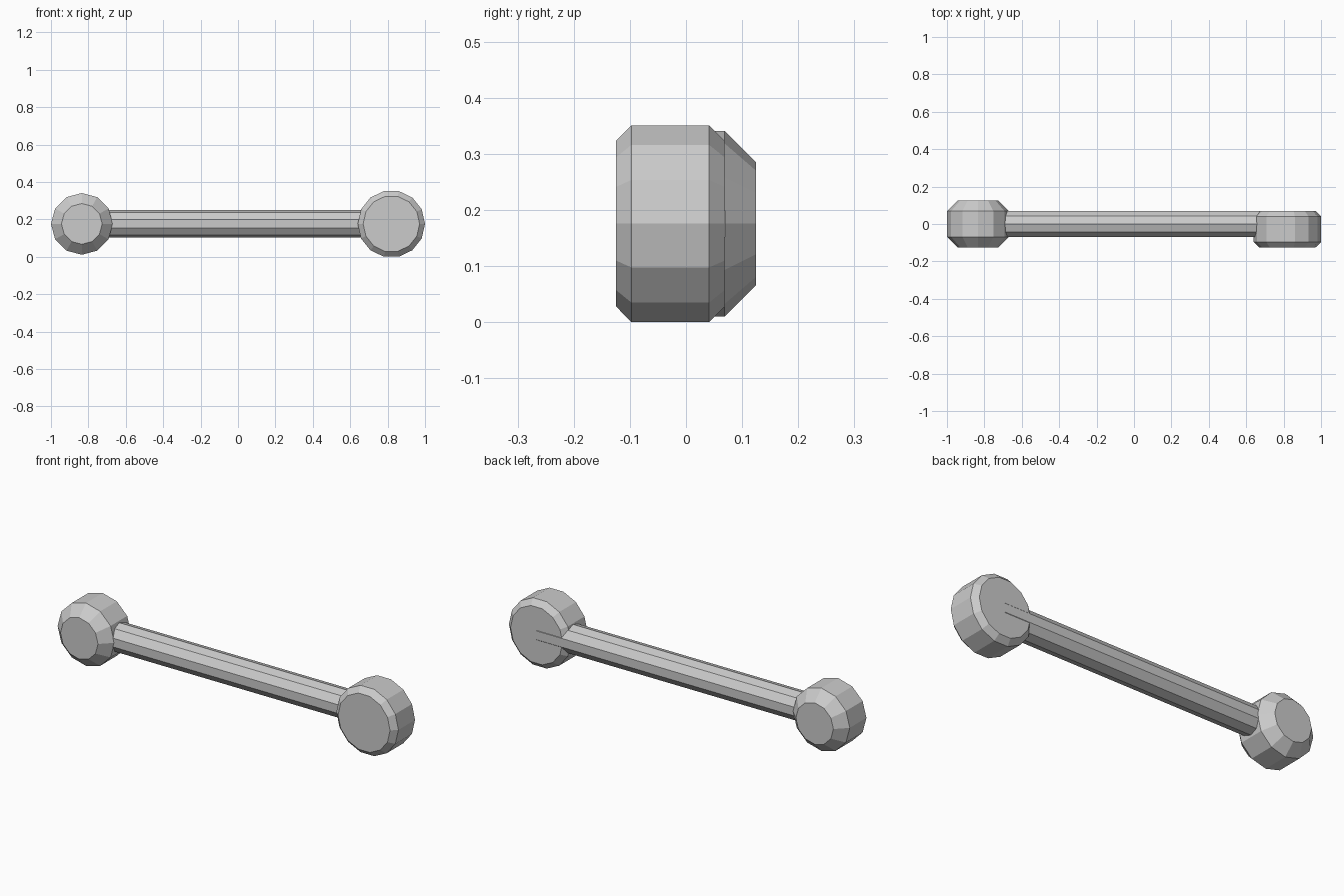
import bpy, bmesh
from math import cos, sin, pi

if "Cube" in bpy.data.objects:
    bpy.data.objects.remove(bpy.data.objects["Cube"])


def lathe(name, center, axis, sides, profile, turn=0.0):
    """Closed faceted solid: (position, radius) rings along the x or y axis."""
    bm = bmesh.new()
    rings = []
    for pos, r in profile:
        ring = []
        for i in range(sides):
            a = turn + 2 * pi * i / sides
            u, z = r * cos(a), r * sin(a)
            ring.append(bm.verts.new((u, pos, z) if axis == 'Y' else (pos, u, z)))
        rings.append(ring)
    for lower, upper in zip(rings, rings[1:]):
        for i in range(sides):
            j = (i + 1) % sides
            bm.faces.new((lower[i], lower[j], upper[j], upper[i]))
    bm.faces.new(rings[0])
    bm.faces.new(rings[-1])
    bmesh.ops.recalc_face_normals(bm, faces=bm.faces)
    mesh = bpy.data.meshes.new(name)
    bm.to_mesh(mesh)
    bm.free()
    obj = bpy.data.objects.new(name, mesh)
    obj.location = center
    bpy.context.collection.objects.link(obj)
    return obj


AXIS_Z = 0.1755

# Connecting rod, ten-sided, flat towards front and back
lathe("rod", (0, 0, AXIS_Z), 'X', 10,
      [(-0.83, 0.074), (0.82, 0.074)], turn=pi / 10)

# Small end: twelve-sided drum with wide bevels
lathe("small_end", (-0.835, 0, AXIS_Z), 'Y', 12,
      [(-0.125, 0.109), (-0.069, 0.165), (0.069, 0.165), (0.125, 0.109)])

# Big end: fourteen-sided drum with narrow bevels, set forward on the rod
lathe("big_end", (0.82, 0, AXIS_Z), 'Y', 14,
      [(-0.125, 0.151), (-0.097, 0.18), (0.041, 0.18), (0.069, 0.151)])
